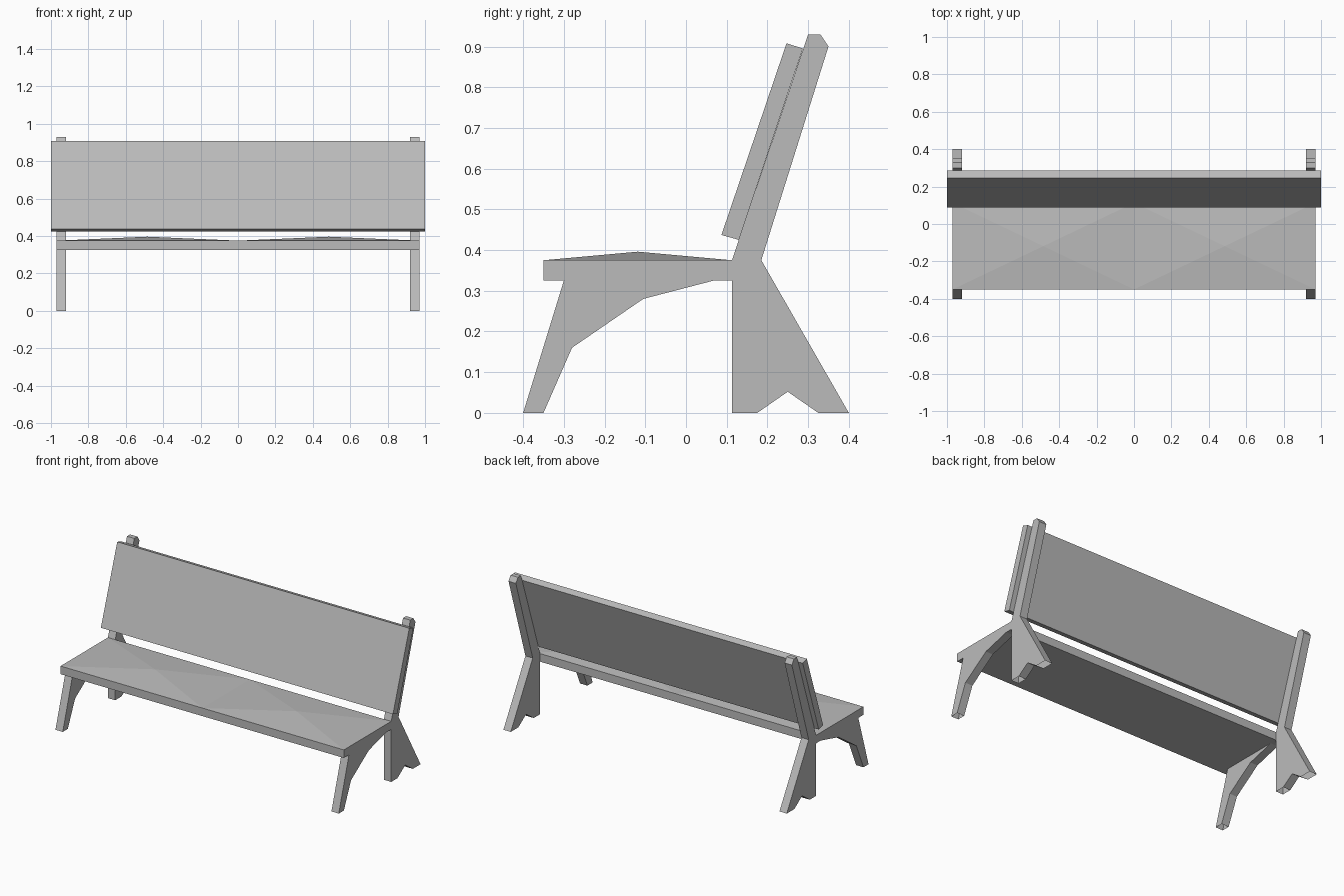
import bpy, bmesh

if "Cube" in bpy.data.objects:
    bpy.data.objects.remove(bpy.data.objects["Cube"])

grey = bpy.data.materials.new("bench grey")
grey.diffuse_color = (0.5, 0.5, 0.5, 1)
grey.use_nodes = True
grey.node_tree.nodes["Principled BSDF"].inputs["Base Color"].default_value = grey.diffuse_color


def finish(bm, name):
    bmesh.ops.recalc_face_normals(bm, faces=bm.faces)
    mesh = bpy.data.meshes.new(name)
    bm.to_mesh(mesh)
    bm.free()
    mesh.materials.append(grey)
    obj = bpy.data.objects.new(name, mesh)
    bpy.context.collection.objects.link(obj)
    return obj


def slab(name, profile, x0, x1, open_feet=False):
    """Extrude a (y, z) side profile from x0 to x1."""
    bm = bmesh.new()
    face = bm.faces.new([bm.verts.new((x0, y, z)) for y, z in profile])
    new = bmesh.ops.extrude_face_region(bm, geom=[face], use_keep_orig=True)["geom"]
    verts = [g for g in new if isinstance(g, bmesh.types.BMVert)]
    bmesh.ops.translate(bm, verts=verts, vec=(x1 - x0, 0, 0))
    bmesh.ops.recalc_face_normals(bm, faces=bm.faces)
    if open_feet:
        soles = [f for f in bm.faces if all(abs(v.co.z) < 1e-5 for v in f.verts)]
        bmesh.ops.delete(bm, geom=soles, context='FACES_ONLY')
    return finish(bm, name)


# Legs, one pair on each side
front_leg = [(-0.40, 0), (-0.35, 0), (-0.28, 0.16), (-0.105, 0.28),
             (0.068, 0.325), (-0.30, 0.325)]
back_leg = [(0.113, 0), (0.175, 0), (0.25, 0.052), (0.325, 0), (0.40, 0),
            (0.185, 0.375), (0.35, 0.90), (0.33, 0.93), (0.30, 0.93), (0.113, 0.375)]
for side, x0, x1 in (("left", -0.97, -0.92), ("right", 0.92, 0.97)):
    slab("front_leg_" + side, front_leg, x0, x1, True)
    slab("back_leg_" + side, back_leg, x0, x1, True)

# Leaning backrest board
slab("backrest", [(0.087, 0.437), (0.13, 0.425), (0.287, 0.895), (0.247, 0.908)], -1, 1)

# Seat board with two shallow raised peaks on top
bm = bmesh.new()
bmesh.ops.create_cube(bm, size=1)
for v in bm.verts:
    v.co = (v.co.x * 1.94, -0.1185 + v.co.y * 0.463, 0.35 + v.co.z * 0.05)
bmesh.ops.bisect_plane(bm, geom=bm.verts[:] + bm.edges[:] + bm.faces[:],
                       plane_co=(0, 0, 0), plane_no=(1, 0, 0))
tops = [f for f in bm.faces if f.calc_center_median().z > 0.37]
for v in bmesh.ops.poke(bm, faces=tops)["verts"]:
    v.co.z = 0.396
finish(bm, "seat")
